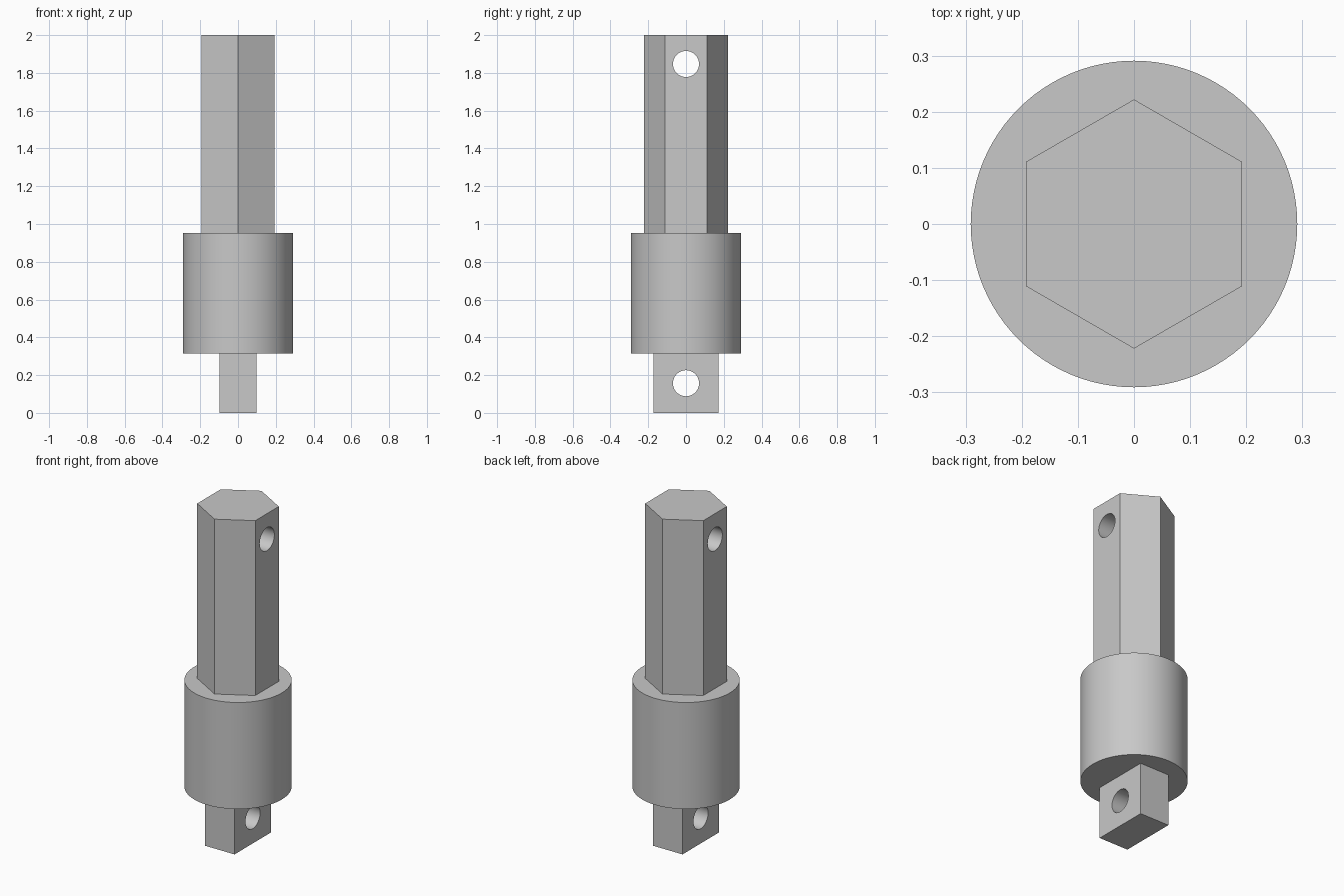
import bpy
import bmesh
from math import sin, cos, pi, radians
from mathutils import Matrix

cube = bpy.data.objects.get("Cube")
if cube:
    bpy.data.objects.remove(cube, do_unlink=True)

# Single plain grey finish
steel = bpy.data.materials.new("plain grey")
steel.use_nodes = True
grey = (0.58, 0.58, 0.58, 1)
steel.diffuse_color = grey
steel.node_tree.nodes["Principled BSDF"].inputs["Base Color"].default_value = grey


def ring(radius, sides):
    """Regular outline with its first corner on +y."""
    return [(-radius * sin(2 * pi * i / sides), radius * cos(2 * pi * i / sides))
            for i in range(sides)]


def prism(name, outline, bottom, top, matrix=Matrix()):
    """Extrude an outline upward into a closed solid."""
    bm = bmesh.new()
    base = bm.faces.new([bm.verts.new((x, y, bottom)) for x, y in outline])
    extruded = bmesh.ops.extrude_face_region(bm, geom=[base], use_keep_orig=True)
    verts = [v for v in extruded["geom"] if isinstance(v, bmesh.types.BMVert)]
    bmesh.ops.translate(bm, vec=(0, 0, top - bottom), verts=verts)
    bmesh.ops.recalc_face_normals(bm, faces=bm.faces)
    bm.transform(matrix)
    mesh = bpy.data.meshes.new(name)
    bm.to_mesh(mesh)
    bm.free()
    mesh.materials.append(steel)
    obj = bpy.data.objects.new(name, mesh)
    bpy.context.collection.objects.link(obj)
    return obj


def select_only(obj):
    bpy.ops.object.select_all(action="DESELECT")
    obj.select_set(True)
    bpy.context.view_layer.objects.active = obj


def drill(obj, z, radius=0.069):
    """Cut a round pin hole through the part along x."""
    across = Matrix.Translation((0, 0, z)) @ Matrix.Rotation(pi / 2, 4, "Y")
    cutter = prism("hole_cutter", ring(radius, 48), -0.5, 0.5, across)
    cutter.hide_render = True
    mod = obj.modifiers.new("pin_hole", "BOOLEAN")
    mod.operation = "DIFFERENCE"
    mod.solver = "EXACT"
    mod.object = cutter
    select_only(obj)
    bpy.ops.object.modifier_apply(modifier=mod.name)
    bpy.data.objects.remove(cutter, do_unlink=True)


# Flat tang, round collar and hexagonal shaft, stacked from the ground up
TANG_TOP, COLLAR_TOP = 0.315, 0.953
tang_outline = [(-0.098, -0.173), (0.098, -0.173), (0.098, 0.173), (-0.098, 0.173)]
tang = prism("lower_tang", tang_outline, 0, TANG_TOP)
collar = prism("round_collar", ring(0.291, 96), TANG_TOP, COLLAR_TOP)
shaft = prism("hex_shaft", ring(0.222, 6), COLLAR_TOP, 2)

# Pin holes near both ends
drill(tang, 0.157)
drill(shaft, 1.847)

for part in (tang, collar, shaft):
    select_only(part)
    bpy.ops.object.shade_smooth_by_angle(angle=radians(30))
